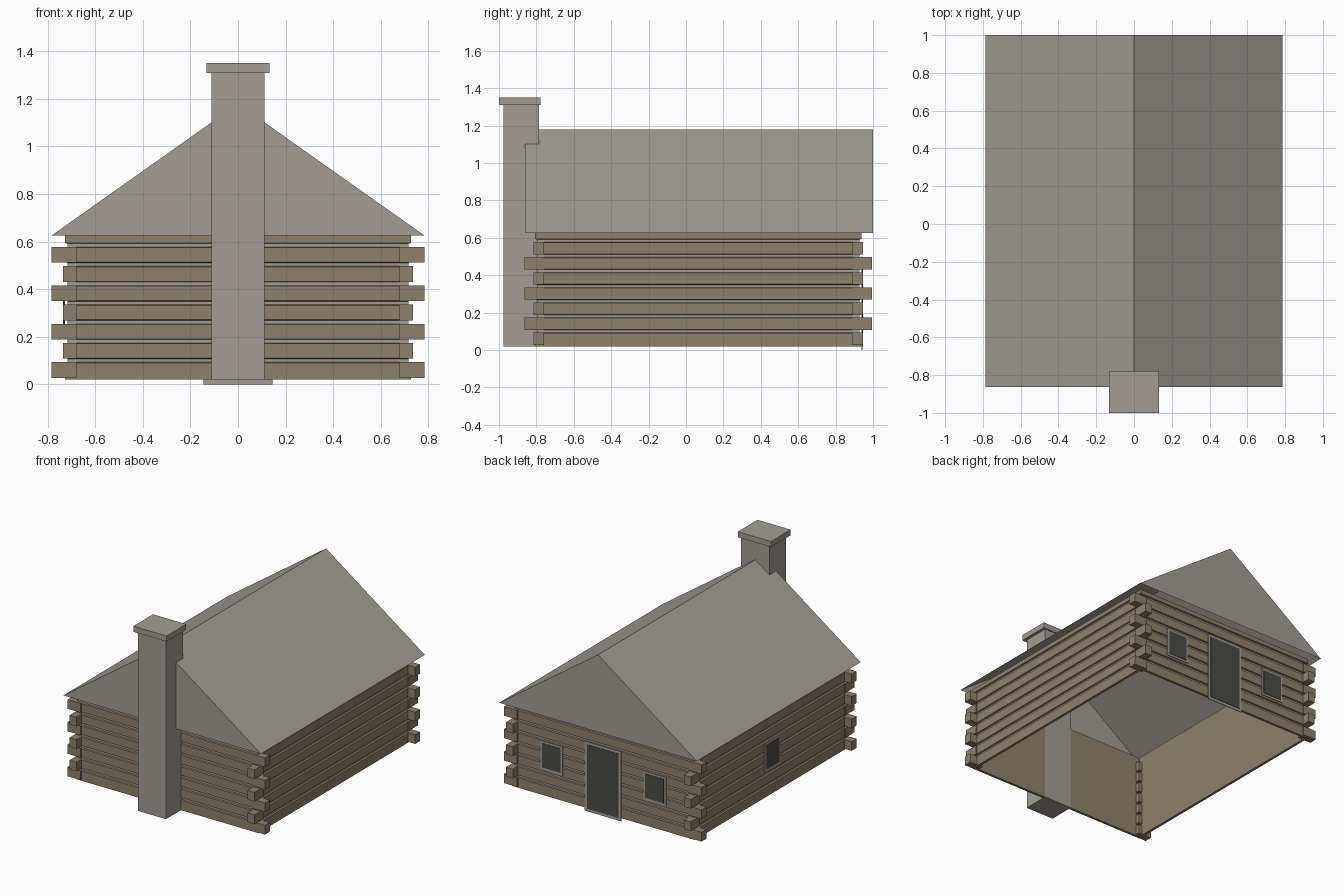
import bpy
import bmesh

cube = bpy.data.objects.get("Cube")
if cube:
    bpy.data.objects.remove(cube, do_unlink=True)


def material(name, rgb):
    mat = bpy.data.materials.new(name)
    mat.use_nodes = True
    color = (*rgb, 1.0)
    mat.diffuse_color = color
    bsdf = next(n for n in mat.node_tree.nodes if n.type == "BSDF_PRINCIPLED")
    bsdf.inputs["Base Color"].default_value = color
    bsdf.inputs["Roughness"].default_value = 0.9
    return mat


GREY = material("weathered grey", (0.36, 0.335, 0.30))
WOOD = material("log brown", (0.27, 0.22, 0.15))
DARK = material("dark opening", (0.07, 0.074, 0.063))


def finish(name, bm, *mats):
    bmesh.ops.recalc_face_normals(bm, faces=bm.faces[:])
    mesh = bpy.data.meshes.new(name)
    bm.to_mesh(mesh)
    bm.free()
    for mat in mats:
        mesh.materials.append(mat)
    obj = bpy.data.objects.new(name, mesh)
    bpy.context.scene.collection.objects.link(obj)
    return obj


def box(name, x, y, z, mat, open_bottom=False):
    """Box from (low, high) ranges along each axis."""
    bm = bmesh.new()
    bmesh.ops.create_cube(bm, size=1)
    for v in bm.verts:
        v.co = [r[0] if c < 0 else r[1] for c, r in zip(v.co, (x, y, z))]
    if open_bottom:
        low = [f for f in bm.faces if all(v.co.z == z[0] for v in f.verts)]
        bmesh.ops.delete(bm, geom=low, context="FACES_ONLY")
    return finish(name, bm, mat)


WALL_X, FRONT, BACK = 0.727, -0.808, 0.938
FLOOR, EAVE, RIDGE = 0.02, 0.625, 1.18
PITCH = 0.0807

# Log walls: one grooved profile swept round the rectangular plan
profile = [(0, FLOOR)]
chinking = set()
for i in range(7):
    mid = 0.1 + PITCH * i
    chinking.add(len(profile) + 1)
    profile += [(0, mid - 0.01), (0.011, mid - 0.007),
                (0.011, mid + 0.007), (0, mid + 0.01)]
profile += [(0, EAVE), (0.018, EAVE), (0.018, FLOOR)]

bm = bmesh.new()
rings = []
for inset, z in profile:
    x, y0, y1 = WALL_X - inset, FRONT + inset, BACK - inset
    rings.append([bm.verts.new((px, py, z)) for px, py in
                  ((-x, y0), (x, y0), (x, y1), (-x, y1))])
for i, ring in enumerate(rings):
    above = rings[(i + 1) % len(rings)]
    for j in range(4):
        k = (j + 1) % 4
        face = bm.faces.new((ring[j], ring[k], above[k], above[j]))
        face.material_index = 1 if i in chinking else 0
finish("log_walls", bm, WOOD, GREY)

# Overlapping log ends, alternating direction at each course
for course in range(7):
    z = 0.027 + PITCH * course
    along_x = course % 2 == 0
    for side, sx in (("left", 1), ("right", -1)):
        reach = 0.785 if along_x else 0.735
        xr = sorted((sx * 0.68, sx * reach))
        for end, y_in, y_narrow, y_wide in (("front", -0.76, -0.815, -0.863),
                                            ("back", 0.89, 0.945, 0.995)):
            yr = sorted((y_in, y_narrow if along_x else y_wide))
            box(f"log_end_{end}_{side}_{course + 1}", xr, yr, (z, z + 0.066), WOOD)

# Gabled roof, open underneath
bm = bmesh.new()
front, back = [[bm.verts.new((x, y, z)) for x, z in
                ((-0.785, EAVE), (0, RIDGE), (0.785, EAVE))] for y in (-0.862, 1.0)]
bm.faces.new(front)
bm.faces.new(back)
for i in range(2):
    bm.faces.new((front[i], front[i + 1], back[i + 1], back[i]))
finish("roof", bm, GREY)

# Chimney
box("chimney_stack", (-0.112, 0.112), (-0.977, -0.787), (FLOOR, 1.31), GREY, open_bottom=True)
box("chimney_cap", (-0.132, 0.132), (-1.0, -0.777), (1.31, 1.35), GREY)


# Door and windows: thin frame plate with a darker panel on it
def opening(name, centre, half, z, border, on_side=False):
    for part, trim, depth, mat in (("frame", 0, 0.005, GREY), ("panel", border, 0.008, DARK)):
        across = (centre - half + trim, centre + half - trim)
        up = (z[0] + trim, z[1] - trim)
        if on_side:
            box(f"{name}_{part}", (-WALL_X - depth, -WALL_X), across, up, mat)
        else:
            box(f"{name}_{part}", across, (BACK, BACK + depth), up, mat)


opening("door", 0, 0.145, (0, 0.5), 0.02)
opening("back_window_left", 0.41, 0.09, (0.205, 0.41), 0.016)
opening("back_window_right", -0.41, 0.09, (0.205, 0.41), 0.016)
opening("side_window", 0.06, 0.09, (0.205, 0.41), 0.016, on_side=True)
